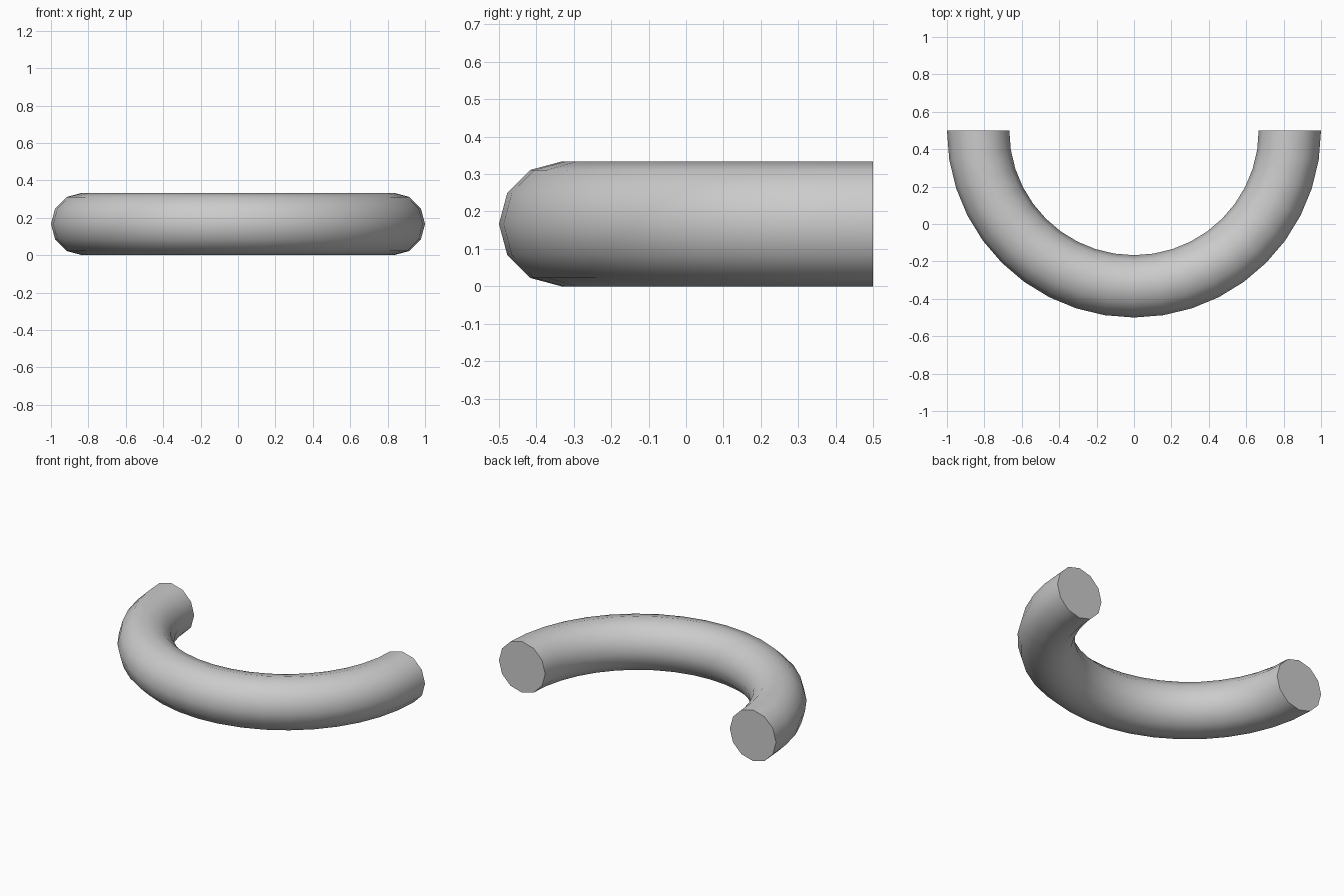
import bpy, bmesh, math
from mathutils import Matrix, Vector

if "Cube" in bpy.data.objects:
    bpy.data.objects.remove(bpy.data.objects["Cube"])

MINOR = 1 / 6          # tube radius
MAJOR = 1 - MINOR      # bend radius
SIDES, STEPS = 12, 20  # tube sides, segments along the half ring

bm = bmesh.new()

# Circular cross-section at the left end, facing along y
section = Matrix.Translation((-MAJOR, 0.5, MINOR)) @ Matrix.Rotation(math.pi / 2, 4, 'X')
ring = bmesh.ops.create_circle(bm, cap_ends=True, segments=SIDES, radius=MINOR, matrix=section)
start_cap = bm.faces[:]
edges = list({e for v in ring["verts"] for e in v.link_edges})

# Sweep half a turn around the vertical axis through the front
res = bmesh.ops.spin(bm, geom=edges, cent=Vector((0, 0.5, 0)), axis=Vector((0, 0, 1)),
                     angle=math.pi, steps=STEPS, use_duplicate=False)

# Close the far end
bmesh.ops.contextual_create(bm, geom=[g for g in res["geom_last"] if isinstance(g, bmesh.types.BMEdge)])
bmesh.ops.recalc_face_normals(bm, faces=bm.faces[:])

mesh = bpy.data.meshes.new("half_ring_tube")
bm.to_mesh(mesh)
bm.free()
tube = bpy.data.objects.new("half_ring_tube", mesh)
bpy.context.collection.objects.link(tube)

# Smooth tube with sharp end caps
bpy.context.view_layer.objects.active = tube
tube.select_set(True)
bpy.ops.object.shade_smooth_by_angle(angle=math.radians(40))
